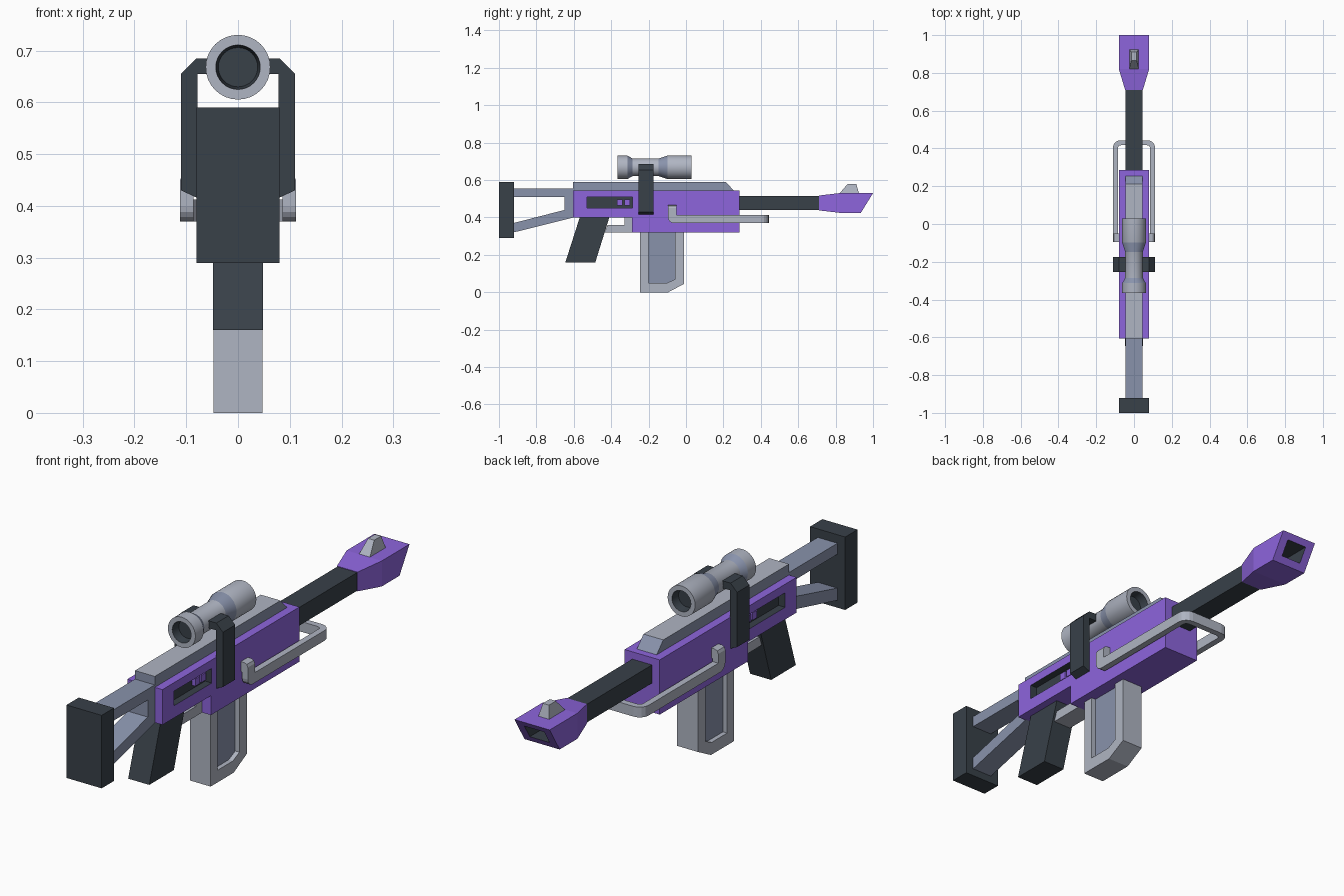
import bpy, bmesh, math

if "Cube" in bpy.data.objects:
    bpy.data.objects.remove(bpy.data.objects["Cube"])


def material(name, rgb):
    m = bpy.data.materials.new(name)
    m.diffuse_color = (*rgb, 1)
    m.use_nodes = True
    m.node_tree.nodes["Principled BSDF"].inputs["Base Color"].default_value = m.diffuse_color
    return m


PURPLE = material("purple", (0.27, 0.13, 0.72))
DARK = material("dark", (0.04, 0.052, 0.066))
LIGHT = material("light_grey", (0.43, 0.46, 0.54))
BLUE = material("blue_grey", (0.25, 0.29, 0.41))


def loft(name, rings, mat):
    """Skin a list of equal-length point rings and cap both ends."""
    bm = bmesh.new()
    vs = [[bm.verts.new(p) for p in r] for r in rings]
    n = len(rings[0])
    for a, b in zip(vs, vs[1:]):
        for i in range(n):
            j = (i + 1) % n
            bm.faces.new((a[i], a[j], b[j], b[i]))
    bm.faces.new(vs[0][::-1])
    bm.faces.new(vs[-1])
    bmesh.ops.recalc_face_normals(bm, faces=bm.faces)
    me = bpy.data.meshes.new(name)
    bm.to_mesh(me)
    bm.free()
    me.materials.append(mat)
    ob = bpy.data.objects.new(name, me)
    bpy.context.collection.objects.link(ob)
    return ob


def side_prism(name, pts, w, mat):
    """(y, z) outline extruded to x = -w..w."""
    return loft(name, [[(x, y, z) for y, z in pts] for x in (-w, w)], mat)


def front_prism(name, pts, y0, y1, mat, s=1):
    """(x, z) outline extruded along y; s = -1 mirrors it."""
    return loft(name, [[(s * x, y, z) for x, z in pts] for y in (y0, y1)], mat)


def box(name, x0, x1, y0, y1, z0, z1, mat):
    return front_prism(name, [(x0, z0), (x1, z0), (x1, z1), (x0, z1)], y0, y1, mat)


def carve(ob, cutter):
    """Subtract the cutter, keeping its material on the cut walls."""
    mod = ob.modifiers.new("cut", 'BOOLEAN')
    mod.operation = 'DIFFERENCE'
    mod.solver = 'EXACT'
    mod.material_mode = 'TRANSFER'
    mod.object = cutter
    bpy.context.view_layer.objects.active = ob
    bpy.ops.object.modifier_apply(modifier=mod.name)
    bpy.data.objects.remove(cutter)


# Stock: butt plate and open frame
box("butt_plate", -.08, .08, -1, -.92, .29, .59, DARK)
side_prism("stock_frame", [(-.93, .555), (-.6, .555), (-.6, .40), (-.93, .318), (-.93, .368),
                           (-.65, .44), (-.65, .51), (-.93, .51)], .045, BLUE)

# Receiver with a recessed slot and bolt pieces on each side
body = side_prism("receiver", [(-.605, .545), (.285, .545), (.285, .32), (-.29, .32),
                               (-.29, .40), (-.605, .40)], .08, PURPLE)
for s, side in ((1, "right"), (-1, "left")):
    a, b = sorted((s * .05, s * .1))
    carve(body, box("slot_cutter", a, b, -.53, -.285, .45, .51, DARK))
    for k, y in enumerate((-.37, -.33)):
        a, b = sorted((s * .045, s * .065))
        box(f"bolt_{side}_{k + 1}", a, b, y, y + .03, .465, .495, PURPLE)

# Top rail: light top, blue-grey sides
rail = side_prism("top_rail", [(-.605, .545), (.255, .545), (.212, .59), (-.605, .59)], .045, BLUE)
rail.data.materials.append(LIGHT)
for p in rail.data.polygons:
    if p.normal.z > .9:
        p.material_index = 1

# Barrel, flared muzzle with bore, front sight
box("barrel", -.045, .045, .28, .72, .44, .515, DARK)


def section(w, yb, yt, z0, z1):
    return [(-w, yb, z0), (w, yb, z0), (w, yt, z1), (-w, yt, z1)]


muzzle = loft("muzzle", [section(.047, .71, .71, .438, .517), section(.08, .82, .82, .425, .53),
                         section(.08, .935, 1, .425, .53)], PURPLE)
carve(muzzle, box("bore_cutter", -.045, .045, .86, 1.1, .45, .507, DARK))
loft("front_sight", [[(-.025, .82, .528), (.025, .82, .528), (.025, .925, .528), (-.025, .925, .528)],
                     [(-.014, .865, .58), (.014, .865, .58), (.014, .91, .58), (-.014, .91, .58)]], LIGHT)

# Grip, trigger guard, magazine
side_prism("grip", [(-.565, .41), (-.407, .41), (-.485, .16), (-.645, .16)], .048, DARK)
side_prism("trigger_guard", [(-.435, .32), (-.285, .32), (-.285, .405), (-.33, .405),
                             (-.33, .36), (-.42, .36)], .04, LIGHT)
side_prism("magazine_frame", [(-.245, .33), (-.245, 0), (-.095, 0), (-.01, .045), (-.01, .33),
                              (-.058, .33), (-.058, .07), (-.1, .05), (-.2, .05), (-.2, .33)], .047, LIGHT)
side_prism("magazine_core", [(-.21, .33), (-.21, .04), (-.1, .04), (-.05, .06), (-.05, .33)], .028, BLUE)

# Scope: lathed tube with a recessed lens at each end
SIDES = 32
profile = [(.038, -.33), (.043, -.366), (.0625, -.366), (.0625, -.313), (.047, -.286),
           (.047, -.147), (.0625, -.099), (.0625, .03), (.043, .03), (.038, -.006)]
angles = [2 * math.pi * i / SIDES for i in range(SIDES)]
scope = loft("scope", [[(r * math.cos(t), y, .668 + r * math.sin(t)) for t in angles]
                       for r, y in profile], LIGHT)
scope.data.materials.append(DARK)
scope.data.materials.append(BLUE)
for i, p in enumerate(scope.data.polygons):
    p.material_index = {0: 1, 3: 2, 5: 2}.get(i // SIDES, 0 if i // SIDES < 8 else 1)
bpy.ops.object.select_all(action='DESELECT')
scope.select_set(True)
bpy.context.view_layer.objects.active = scope
bpy.ops.object.shade_smooth_by_angle(angle=math.radians(20))

# Scope clamps and the hooked ends of the hand rail, mirrored
for s, side in ((1, "right"), (-1, "left")):
    front_prism(f"scope_clamp_{side}", [(.078, .415), (.11, .43), (.11, .655), (.08, .685), (.03, .685),
                                        (.03, .655), (.078, .655)], -.255, -.175, DARK, s)
    hook = front_prism(f"rail_hook_{side}", [(.07, .466), (.096, .466), (.107, .461), (.112, .45), (.112, .37),
                                             (.086, .37), (.086, .425), (.07, .425)], -.096, -.05, LIGHT, s)
    # round the lower rear corner
    bm = bmesh.new()
    bm.from_mesh(hook.data)
    corner = [e for e in bm.edges if all(v.co.y < -.09 and v.co.z < .38 for v in e.verts)]
    bmesh.ops.bevel(bm, geom=corner, offset=.03, segments=4, profile=.5, affect='EDGES')
    bm.to_mesh(hook.data)
    bm.free()

# Hand rail: U-shaped bar with rounded front corners
half = []
for r, cx, cy in ((.04, .072, .403),):
    half += [(.112, -.055)] + [(cx + r * math.cos(t), cy + r * math.sin(t))
                               for t in (0, math.pi / 8, math.pi / 4, 3 * math.pi / 8, math.pi / 2)]
inner = [(.086, -.055), (.086, .405), (.08, .414), (.068, .417)]
plan = half + [(-x, y) for x, y in half[::-1]] + [(-x, y) for x, y in inner] + inner[::-1]
loft("hand_rail", [[(x, y, z) for x, y in plan] for z in (.37, .412)], LIGHT)
